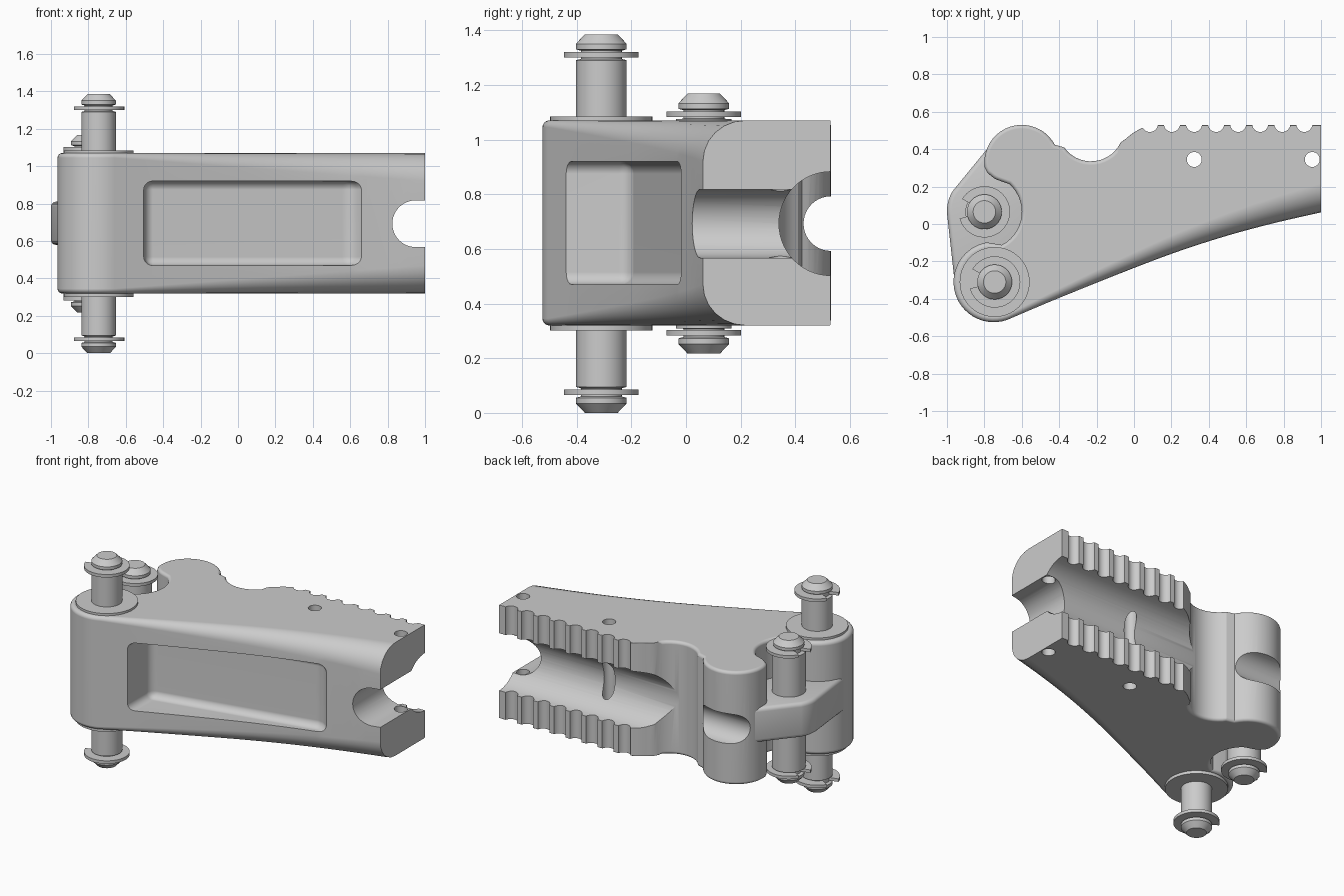
import bpy, bmesh
from math import radians, cos, sin, pi
from mathutils import Vector, Matrix

if "Cube" in bpy.data.objects:
    bpy.data.objects.remove(bpy.data.objects["Cube"])

ZC = 0.6925          # mid height
Z0, Z1 = 0.32, 1.07  # body bottom and top


def make(name, bm):
    bmesh.ops.recalc_face_normals(bm, faces=bm.faces)
    if bm.calc_volume(signed=True) < 0:
        bmesh.ops.reverse_faces(bm, faces=bm.faces)
    me = bpy.data.meshes.new(name)
    bm.to_mesh(me)
    bm.free()
    ob = bpy.data.objects.new(name, me)
    bpy.context.collection.objects.link(ob)
    return ob


def select(ob):
    bpy.ops.object.select_all(action='DESELECT')
    ob.select_set(True)
    bpy.context.view_layer.objects.active = ob


def smooth(ob, angle=28):
    select(ob)
    bpy.ops.object.shade_smooth_by_angle(angle=radians(angle))


def apply(ob, kind, **props):
    mod = ob.modifiers.new(kind, kind)
    for k, v in props.items():
        setattr(mod, k, v)
    select(ob)
    bpy.ops.object.modifier_apply(modifier=mod.name)


def cut(ob, cutter):
    apply(ob, 'BOOLEAN', operation='DIFFERENCE', solver='EXACT', object=cutter)
    bpy.data.objects.remove(cutter)


def arc(cx, cy, r, a0, a1, n):
    return [(cx + r * cos(radians(a0 + (a1 - a0) * i / n)),
             cy + r * sin(radians(a0 + (a1 - a0) * i / n))) for i in range(n + 1)]


def spline(pts, n=5):
    v = [Vector(p) for p in pts]
    v = [2 * v[0] - v[1]] + v + [2 * v[-1] - v[-2]]
    out = []
    for a, b, c, d in zip(v, v[1:], v[2:], v[3:]):
        for i in range(n):
            t = i / n
            p = 0.5 * (2 * b + (c - a) * t + (2 * a - 5 * b + 4 * c - d) * t * t
                       + (3 * b - a - 3 * c + d) * t ** 3)
            out.append((p.x, p.y))
    return out + [tuple(v[-2])]


def loft(name, rings):
    """Skin equal-length closed rings and cap both ends."""
    bm = bmesh.new()
    rows = [[bm.verts.new(p) for p in r] for r in rings]
    n = len(rows[0])
    for a, b in zip(rows, rows[1:]):
        for i in range(n):
            j = (i + 1) % n
            bm.faces.new((a[i], a[j], b[j], b[i]))
    bm.faces.new(rows[0])
    bm.faces.new(rows[-1])
    return make(name, bm)


def prism(name, pts, z0, z1):
    return loft(name, [[(x, y, z) for x, y in pts] for z in (z0, z1)])


def cylinder(p0, p1, r, n=40):
    a, b = Vector(p0), Vector(p1)
    d = b - a
    bm = bmesh.new()
    m = Matrix.Translation((a + b) / 2) @ d.to_track_quat('Z', 'Y').to_matrix().to_4x4()
    bmesh.ops.create_cone(bm, cap_ends=True, segments=n, radius1=r, radius2=r,
                          depth=d.length, matrix=m)
    return make("cutter", bm)


# Body outline, counter-clockwise, seen from above (tip overshoots and is trimmed)
low = [(-0.66, -0.505), (-0.4, -0.395), (0, -0.235), (0.25, -0.142),
       (0.5, -0.062), (0.75, 0.005), (1, 0.062), (1.15, 0.095)]
lower_lobe = arc(-0.75, -0.31, 0.215, 100, 290, 26)
underside = spline(low)
rest = ([(1.15, 0.528), (0.6, 0.528)]
        + spline([(0.11, 0.528), (0.06, 0.52), (0.0, 0.49), (-0.045, 0.455)], 3)
        + arc(-0.23, 0.51, 0.175, -25, -145, 14)
        + arc(-0.6, 0.33, 0.2, 28, 188, 20)
        + spline([(-0.785, 0.275), (-0.745, 0.243), (-0.7, 0.225)], 3)
        + arc(-0.8, 0.065, 0.2, 48, -62, 14))
outline = lower_lobe + underside + rest

# Fillet size per point: grows along the underside, sharp at the grip
radii = ([0.025] * len(lower_lobe)
         + [0.025 + 0.125 * (x + 0.66) / 1.66 for x, y in underside]
         + [0.002 if x > -0.1 else 0.02 for x, y in rest])

n = len(outline)
inward = []
for i, p in enumerate(outline):
    a = (Vector(p) - Vector(outline[i - 1])).normalized()
    b = (Vector(outline[(i + 1) % n]) - Vector(p)).normalized()
    if p == outline[len(lower_lobe) + len(underside) - 1]:
        b = a
    t = (a + b).normalized()
    inward.append(Vector((-t.y, t.x)))


def ring(deg, side):
    out = []
    for p, d, r in zip(outline, inward, radii):
        q = Vector(p) + d * r * (1 - cos(radians(deg)))
        h = (Z1 - Z0) / 2 - r * (1 - sin(radians(deg)))
        out.append((q.x, q.y, (Z0 + Z1) / 2 + side * h))
    return out


steps = [0, 15, 30, 45, 60, 75, 90]
body = loft("body", [ring(d, -1) for d in reversed(steps)] + [ring(d, 1) for d in steps])

# Square tip, barrel channel and small groove through the lobe
cut(body, prism("cutter", [(1, -1), (1.5, -1), (1.5, 1), (1, 1)], 0, 1.4))
cut(body, cylinder((-0.27, 0.53, ZC), (1.3, 0.53, ZC), 0.19, 56))
cut(body, cylinder((-1.2, 0.53, ZC), (0, 0.53, ZC), 0.1))

# Round-ended slot through the tip
slot = prism("cutter", arc(0.95, 0, 0.125, 90, 270, 24) + [(1.3, -0.125), (1.3, 0.125)], -0.8, 0.8)
slot.data.transform(Matrix.Translation((0, 0, ZC)) @ Matrix.Rotation(pi / 2, 4, 'X'))
cut(body, slot)

# Grip notches and cross holes
for i in range(8):
    x = 0.085 + 0.118 * i
    cut(body, cylinder((x, 0.535, 0.1), (x, 0.535, 1.3), 0.043, 24))
for x in (0.322, 0.953):
    cut(body, cylinder((x, 0.345, 0.1), (x, 0.345, 1.3), 0.04, 28))

# Recess in the front face
recess = prism("cutter", [(-0.51, -0.8), (0.69, -0.8), (0.68, -0.03), (0.6, 0.03), (-0.5, -0.2)],
               0.47, 0.92)
apply(recess, 'BEVEL', width=0.045, segments=5, limit_method='ANGLE', angle_limit=radians(30))
cut(body, recess)
smooth(body)
body.modifiers.new("normals", 'WEIGHTED_NORMAL').keep_sharp = True

# Central rib carrying the rear pin
rib = prism("link_rib", arc(-0.8, 0.07, 0.2, 148, 186, 8)
            + [(-0.96, -0.3), (-0.62, -0.3), (-0.55, 0.1), (-0.55, 0.35), (-0.77, 0.42)], 0.58, 0.81)
apply(rib, 'BEVEL', width=0.025, segments=4, limit_method='ANGLE', angle_limit=radians(40))
smooth(rib)


def lathe(name, x, y, profile, n=40):
    return loft(name, [[(x + r * cos(2 * pi * i / n), y + r * sin(2 * pi * i / n), ZC + z)
                        for i in range(n)] for r, z in profile])


def clip(name, x, y, z, start):
    outer = arc(x, y, 0.137, start, start + 315, 44)
    inner = arc(x, y, 0.07, start + 315, start, 44)
    smooth(prism(name, outer + inner, z - 0.01, z + 0.01))


# Pins with grooves and retaining clips
for name, x, y, h in (("front_pin", -0.745, -0.31, 0.6925), ("rear_pin", -0.8, 0.065, 0.475)):
    half = [(0.093, h - 0.095), (0.075, h - 0.09), (0.075, h - 0.06), (0.093, h - 0.055),
            (0.093, h - 0.035), (0.06, h)]
    smooth(lathe(name, x, y, [(r, -z) for r, z in reversed(half)] + half))
    for side, s in (("upper", 1), ("lower", -1)):
        clip(f"{name}_{side}_clip", x, y, ZC + s * (h - 0.075), 195)

# Washers on the body and sleeve on the rear pin
for side, s in (("upper", 1), ("lower", -1)):
    smooth(lathe(f"washer_{side}", -0.745, -0.31, [(0.187, s * 0.37), (0.187, s * 0.392)], 56))
smooth(lathe("rear_pin_sleeve", -0.8, 0.065, [(0.102, -0.383), (0.102, 0.383)]))
